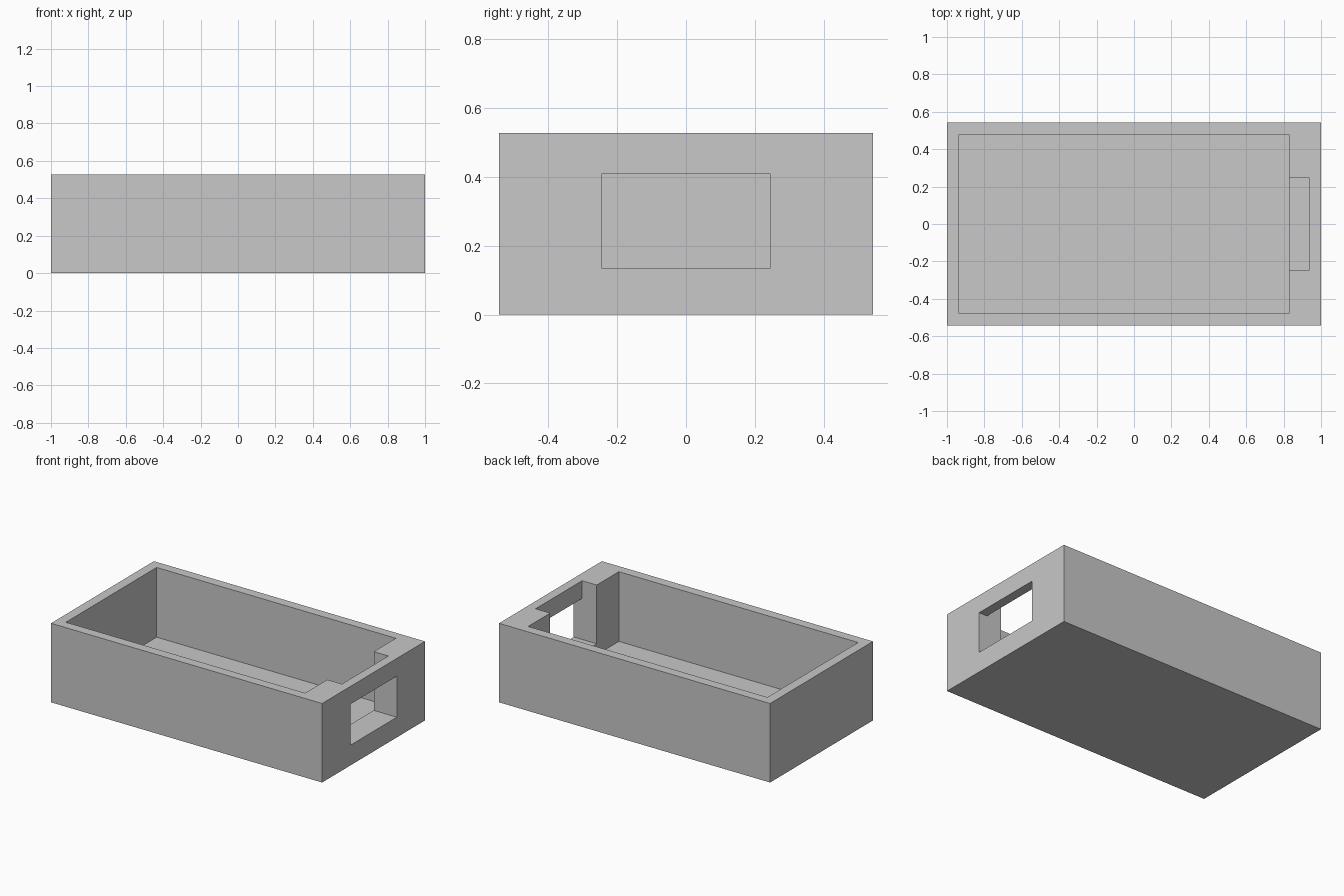
import bpy
import bmesh

cube = bpy.data.objects.get("Cube")
if cube:
    bpy.data.objects.remove(cube, do_unlink=True)

grey = bpy.data.materials.new("light grey")
grey.use_nodes = True
colour = (0.58, 0.58, 0.58, 1)
grey.diffuse_color = colour
grey.node_tree.nodes["Principled BSDF"].inputs["Base Color"].default_value = colour


def box(name, low, high):
    """Box spanning two opposite corners."""
    bm = bmesh.new()
    bmesh.ops.create_cube(bm, size=1)
    for v in bm.verts:
        v.co = [lo if c < 0 else hi for c, lo, hi in zip(v.co, low, high)]
    mesh = bpy.data.meshes.new(name)
    bm.to_mesh(mesh)
    bm.free()
    mesh.materials.append(grey)
    obj = bpy.data.objects.new(name, mesh)
    bpy.context.collection.objects.link(obj)
    return obj


HALF_W, HEIGHT = 0.542, 0.527     # outer half depth and height
FLOOR, SILL = 0.062, 0.135        # cavity floor and port sill heights
PORT = 0.245                      # half width of the port
STEP = 0.83                       # inner face of the thick end wall

tray = box("enclosure_tray", (-1, -HALF_W, 0), (1, HALF_W, HEIGHT))

cutters = [
    # Main open-topped cavity
    box("cavity_cutter", (-0.935, -0.478, FLOOR), (STEP, 0.478, 1)),
    # Open-topped recess in the thick end wall
    box("recess_cutter", (STEP - 0.1, -PORT, SILL), (0.938, PORT, 1.1)),
    # Rectangular port through the end wall
    box("port_cutter", (STEP - 0.2, -PORT, SILL), (1.2, PORT, 0.408)),
]

for cutter in cutters:
    mod = tray.modifiers.new(cutter.name, "BOOLEAN")
    mod.operation = "DIFFERENCE"
    mod.solver = "EXACT"
    mod.object = cutter

# Bake the cuts into the tray and discard the cutters
bpy.context.view_layer.update()
graph = bpy.context.evaluated_depsgraph_get()
cut_mesh = bpy.data.meshes.new_from_object(tray.evaluated_get(graph))
tray.modifiers.clear()
tray.data = cut_mesh
cut_mesh.name = "enclosure_tray"
for cutter in cutters:
    bpy.data.objects.remove(cutter, do_unlink=True)
